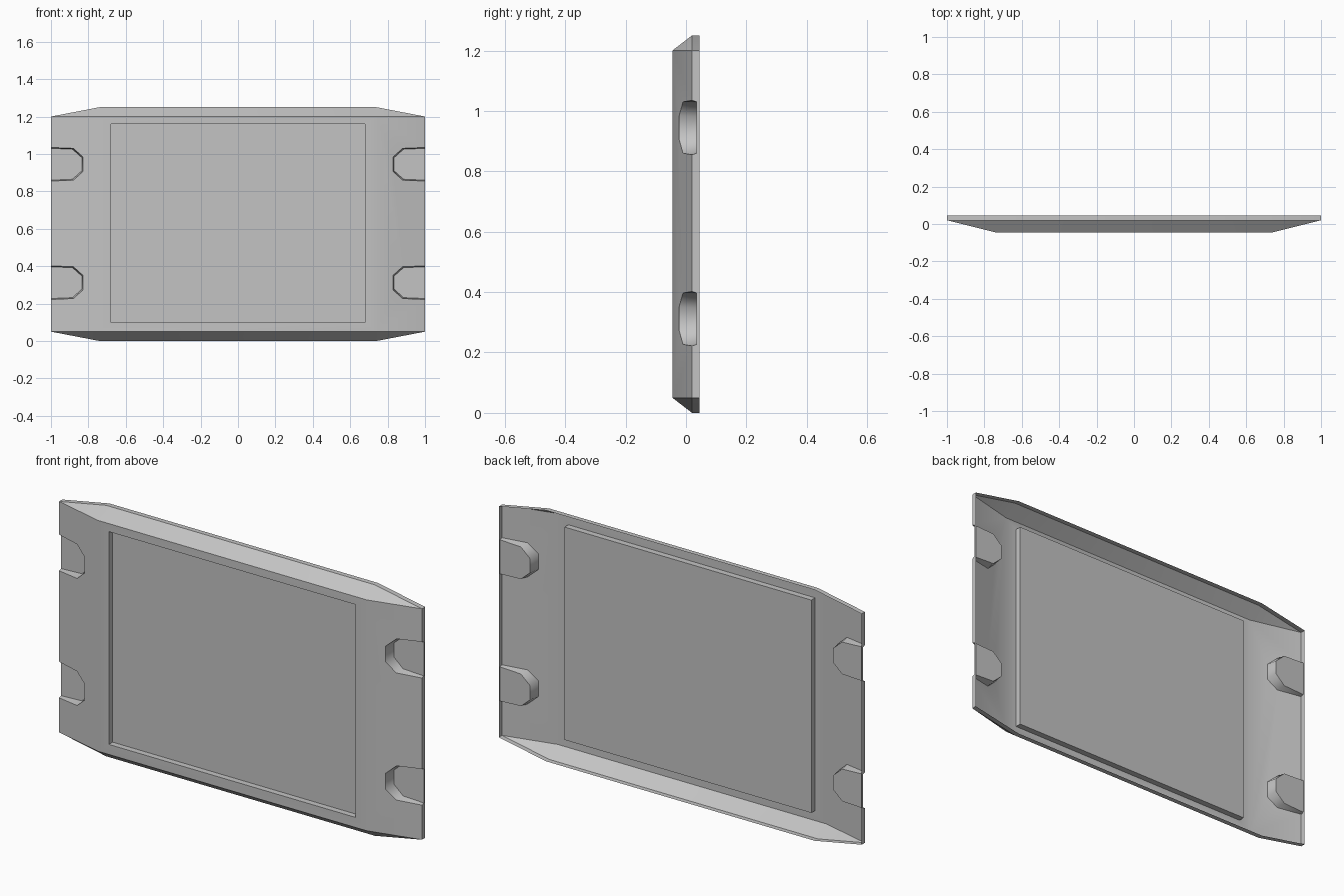
import bpy, bmesh, math

if "Cube" in bpy.data.objects:
    bpy.data.objects.remove(bpy.data.objects["Cube"])

# Main dimensions
XO, XI = 1.0, 0.74          # outer edge / start of sloping sides
Z0, Z1, Z2, Z3 = 0.0, 0.05, 1.2, 1.25
YF, YR, YB = -0.045, 0.02, 0.045   # front plane, rim front, rim back
Y_PANEL, Y_NOTCH = -0.015, 0.035   # floors of the recesses
PX, PZ0, PZ1 = 0.68, 0.10, 1.16    # recessed panel
NOTCHES = (0.312, 0.945)           # notch centre heights

grey = bpy.data.materials.new("plain_grey")
grey.diffuse_color = (0.55, 0.55, 0.55, 1)
grey.use_nodes = True
grey.node_tree.nodes["Principled BSDF"].inputs["Base Color"].default_value = grey.diffuse_color

bm = bmesh.new()


def face(points):
    return bm.faces.new([bm.verts.new(p) for p in points])


def slope_y(x):
    return YF + (x - XI) / (XO - XI) * (YR - YF)


def walls(a, b):
    for i in range(len(a) - 1):
        face([a[i], a[i + 1], b[i + 1], b[i]])


def notch_outline(zc, inset):
    prof = [(1.0, -0.09), (0.88, -0.085), (0.83, -0.04),
            (0.83, 0.04), (0.88, 0.085), (1.0, 0.09)]
    return [(x + (inset if x < 1 else 0), zc + z - math.copysign(inset, z)) for x, z in prof]


# Front frame, recess walls and panel floor
outer = [(-XI, YF, Z1), (XI, YF, Z1), (XI, YF, Z2), (-XI, YF, Z2)]
inner = [(-PX, YF, PZ0), (PX, YF, PZ0), (PX, YF, PZ1), (-PX, YF, PZ1)]
floor = [(x, Y_PANEL, z) for x, _, z in inner]
walls(outer + outer[:1], inner + inner[:1])
walls(inner + inner[:1], floor + floor[:1])
face(floor)

# Top and bottom bevels with their rims
for zi, zo in ((Z1, Z0), (Z2, Z3)):
    face([(-XI, YF, zi), (XI, YF, zi), (XI, YR, zo), (-XI, YR, zo)])
    face([(-XI, YR, zo), (XI, YR, zo), (XI, YB, zo), (-XI, YB, zo)])

for s in (-1, 1):
    # Corner bevels and corner rims
    for zi, zo in ((Z1, Z0), (Z2, Z3)):
        face([(s * XI, YF, zi), (s * XO, YR, zi), (s * XI, YR, zo)])
        face([(s * XI, YR, zo), (s * XO, YR, zi), (s * XO, YB, zi), (s * XI, YB, zo)])
    # Sloping side and side rim, both cut by the notches
    side = [(s * XI, YF, Z2), (s * XI, YF, Z1), (s * XO, YR, Z1)]
    rim = [(s * XO, YB, Z2), (s * XO, YB, Z1), (s * XO, YR, Z1)]
    for zc in NOTCHES:
        lip = [(s * x, slope_y(x), z) for x, z in notch_outline(zc, 0.0)]
        base = [(s * x, Y_NOTCH, z) for x, z in notch_outline(zc, 0.005)]
        walls(lip, base)
        face(base)
        side += lip
        rim += [lip[0], base[0], base[-1], lip[-1]]
    face(side + [(s * XO, YR, Z2)])
    face(rim + [(s * XO, YR, Z2)])

# Join into one open-backed shell facing forward
bmesh.ops.remove_doubles(bm, verts=bm.verts, dist=1e-5)
bmesh.ops.recalc_face_normals(bm, faces=bm.faces)
bm.normal_update()
panel = min(bm.faces, key=lambda f: (f.calc_center_median().x ** 2
                                     + (f.calc_center_median().z - 0.63) ** 2))
if panel.normal.y > 0:
    bmesh.ops.reverse_faces(bm, faces=bm.faces)

mesh = bpy.data.meshes.new("panel_shell")
bm.to_mesh(mesh)
bm.free()
mesh.materials.append(grey)
obj = bpy.data.objects.new("panel_shell", mesh)
bpy.context.collection.objects.link(obj)
bpy.context.view_layer.objects.active = obj
obj.select_set(True)

# Rounded notch walls and soft side slope, crisp rim
bpy.ops.object.shade_smooth_by_angle(angle=math.radians(50))
for e in mesh.edges:
    if all(abs(mesh.vertices[i].co.y - YR) < 1e-4 for i in e.vertices):
        e.use_edge_sharp = True
